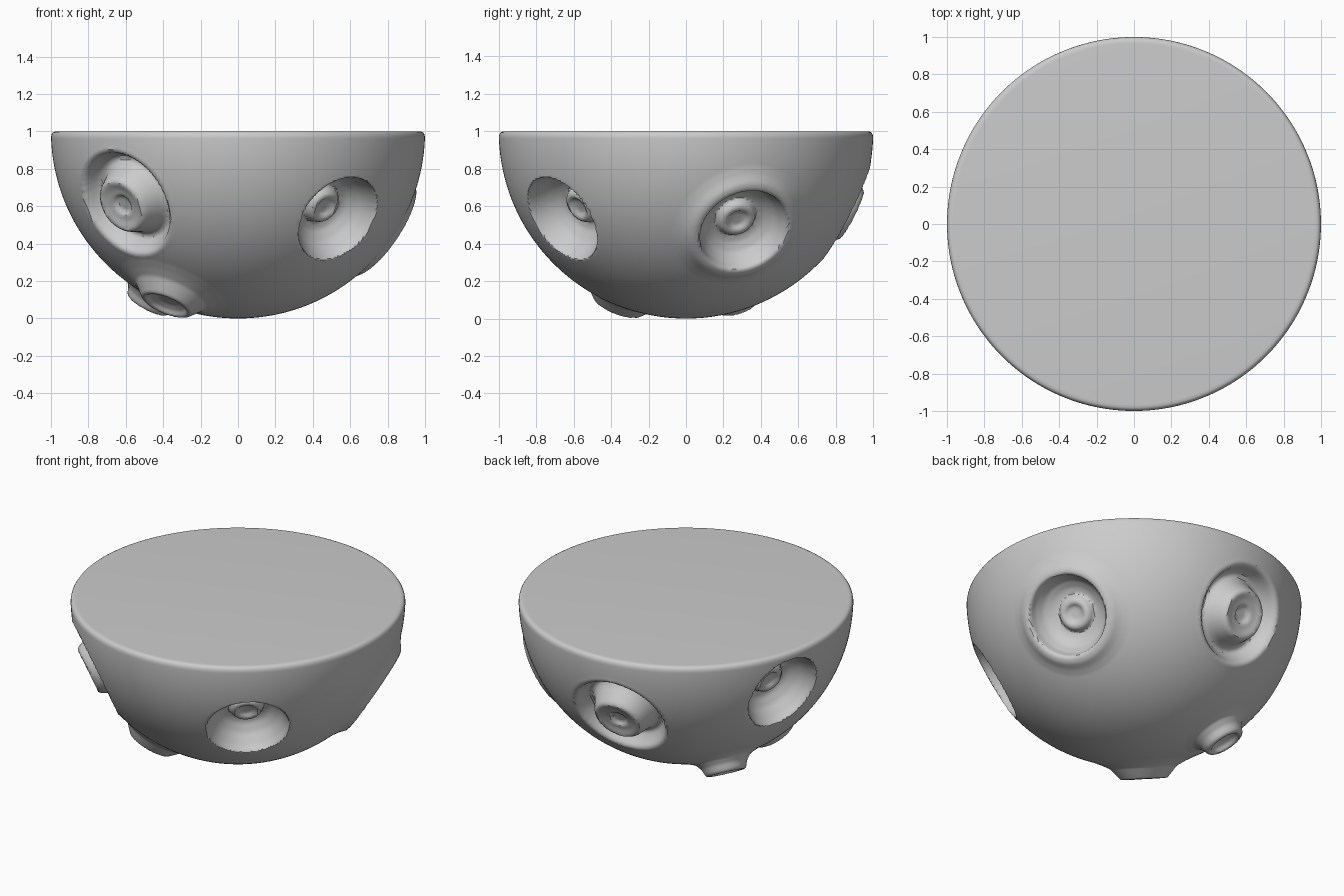
import bpy, bmesh, math
from mathutils import Vector

if "Cube" in bpy.data.objects:
    bpy.data.objects.remove(bpy.data.objects["Cube"])

SEG, RINGS = 384, 150

# Feature profiles, outside to centre: (distance from axis, height along axis)
DISH = [(.25, .968), (.238, .93), (.2, .86), (.155, .815), (.11, .80), (.09, .842),
        (.08, .85), (.06, .85), (.045, .832), (0, .83)]
RINGED_DISH = [(.37, .929), (.33, .952), (.29, .985), (.26, .992), (.245, .985), (.232, .94),
               (.2, .89), (.155, .86), (.115, .85), (.095, .885), (.08, .892), (.06, .89),
               (.045, .872), (0, .87)]
RINGED_BOSS = [(.33, .944), (.31, .953), (.29, .945), (.265, .90), (.24, .868), (.215, .868),
               (.195, .895), (.155, .985), (.14, 1.0), (.12, .995), (.09, .985), (.06, .985),
               (.045, .965), (0, .965)]
WIDE_STUD = [(.30, .954), (.25, .975), (.20, 1.0), (.165, 1.04), (.14, 1.068), (.12, 1.07),
             (.10, 1.05), (.06, 1.035), (0, 1.035)]
SMALL_STUD = [(.22, .975), (.17, .995), (.14, 1.03), (.125, 1.07), (.115, 1.08), (.095, 1.08),
              (.08, 1.055), (.05, 1.04), (0, 1.04)]

FEATURES = [
    ((.55, -.68, -.48), DISH),            # front right
    ((-.917, .269, -.30), DISH),          # left side
    ((.78, .31, -.53), RINGED_DISH),      # right side
    ((-.61, -.65, -.39), RINGED_BOSS),    # front left
    ((-.12, .89, -.45), RINGED_BOSS),     # back
    ((-.38, -.36, -.92), WIDE_STUD),      # underside front left
    ((-.48, .27, -.92), SMALL_STUD),      # underside back left
]


def prepare(direction, profile):
    """Axis, angular reach and arc-length parameter of one feature."""
    pts = [Vector(p) for p in reversed(profile)]
    run = [0.0]
    for a, b in zip(pts, pts[1:]):
        run.append(run[-1] + (b - a).length)
    return Vector(direction).normalized(), math.asin(pts[-1].x), pts, [r / run[-1] for r in run]


PREPARED = [prepare(d, p) for d, p in FEATURES]


def sculpt(p):
    """Move a unit-sphere point onto the feature that covers it."""
    for axis, reach, pts, run in PREPARED:
        c = p.dot(axis)
        if c <= math.cos(reach):
            continue
        t = math.acos(min(1, c)) / reach
        side = p - axis * c
        if side.length > 1e-6:
            side.normalize()
        for i in range(len(pts) - 1):
            if t <= run[i + 1]:
                q = pts[i].lerp(pts[i + 1], (t - run[i]) / (run[i + 1] - run[i]))
                return side * q.x + axis * q.y
    return p


def make_body():
    bm = bmesh.new()
    pole = bm.verts.new((0, 0, 0))
    rings = []
    for j in range(1, RINGS + 1):
        lat = -math.pi / 2 + j / RINGS * (math.pi / 2 - .03)
        ring = []
        for i in range(SEG):
            a = 2 * math.pi * i / SEG
            p = sculpt(Vector((math.cos(lat) * math.cos(a), math.cos(lat) * math.sin(a),
                               math.sin(lat))))
            ring.append(bm.verts.new((p.x, p.y, min(max(p.z + 1, 0), 1.0))))
        rings.append(ring)
    # Rounded rim of the flat top
    for r, z in ((.997, .983), (.99, .994), (.98, .999), (.965, 1.0)):
        rings.append([bm.verts.new((r * math.cos(2 * math.pi * i / SEG),
                                    r * math.sin(2 * math.pi * i / SEG), z))
                      for i in range(SEG)])
    for i in range(SEG):
        k = (i + 1) % SEG
        bm.faces.new((pole, rings[0][k], rings[0][i]))
        for lo, hi in zip(rings, rings[1:]):
            bm.faces.new((lo[i], lo[k], hi[k], hi[i]))
    bm.faces.new(rings[-1])
    bmesh.ops.recalc_face_normals(bm, faces=bm.faces)
    mesh = bpy.data.meshes.new("cratered_half_sphere")
    bm.to_mesh(mesh)
    bm.free()
    obj = bpy.data.objects.new("cratered_half_sphere", mesh)
    bpy.context.collection.objects.link(obj)
    return obj


body = make_body()
bpy.context.view_layer.objects.active = body
body.select_set(True)
bpy.ops.object.shade_smooth_by_angle(angle=math.radians(40))
